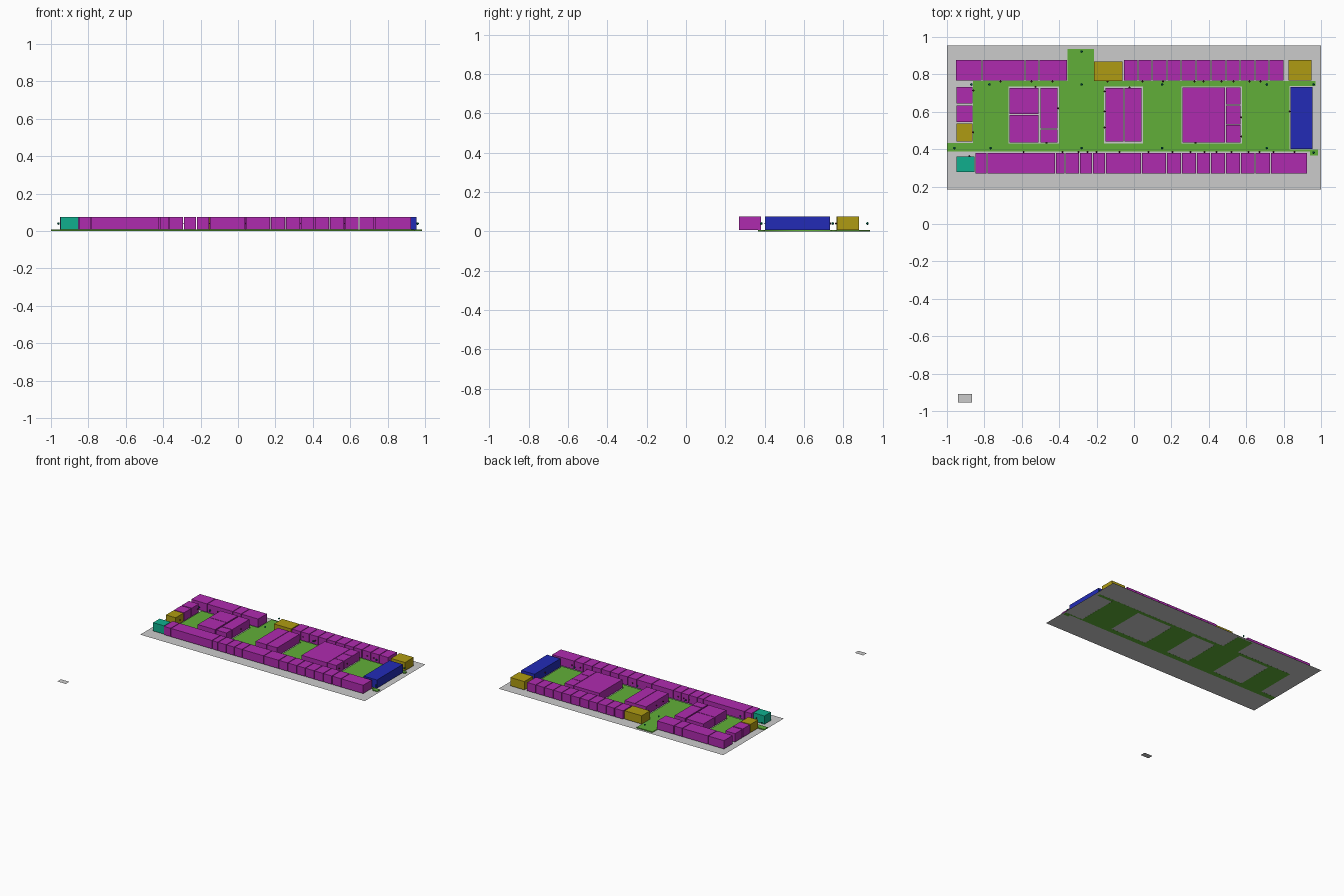
import bpy, bmesh
from mathutils import Matrix

FLOOR, TOP, DOT_Z = 0.008, 0.075, 0.04


def material(name, rgb):
    m = bpy.data.materials.new(name)
    m.diffuse_color = (*rgb, 1)
    return m


PURPLE = material("room_purple", (0.43, 0.024, 0.43))
YELLOW = material("stair_yellow", (0.43, 0.33, 0.006))
TEAL = material("lift_teal", (0.005, 0.43, 0.27))
BLUE = material("toilet_blue", (0.016, 0.024, 0.47))
GREEN = material("corridor_green", (0.12, 0.43, 0.04))
NODE = material("node_green", (0.0, 0.18, 0.10))
DOOR = material("door_dark", (0.09, 0.01, 0.03))


def finish(name, bm, mat=None):
    me = bpy.data.meshes.new(name)
    bm.to_mesh(me)
    bm.free()
    ob = bpy.data.objects.new(name, me)
    bpy.context.collection.objects.link(ob)
    if mat:
        me.materials.append(mat)
    return ob


def box(name, x0, x1, y0, y1, mat, z0=FLOOR, z1=TOP):
    bm = bmesh.new()
    bmesh.ops.create_cube(bm, size=1)
    bmesh.ops.scale(bm, vec=(x1 - x0, y1 - y0, z1 - z0), verts=bm.verts)
    bmesh.ops.translate(bm, vec=((x0 + x1) / 2, (y0 + y1) / 2, (z0 + z1) / 2), verts=bm.verts)
    return finish(name, bm, mat)


def sheet(name, x0, x1, y0, y1, z):
    bm = bmesh.new()
    bm.faces.new([bm.verts.new((x, y, z)) for x, y in ((x0, y0), (x1, y0), (x1, y1), (x0, y1))])
    return finish(name, bm)


def row(name, edges, y0, y1, gap=0.0025):
    # rooms side by side between successive x edges
    for i, (a, b) in enumerate(zip(edges, edges[1:])):
        box(f"{name}_{i + 1}", a + gap, b - gap, y0, y1, PURPLE)


def dots(name, points, r, mat):
    bm = bmesh.new()
    for x, y in points:
        bmesh.ops.create_icosphere(bm, subdivisions=2, radius=r,
                                   matrix=Matrix.Translation((x, y, DOT_Z)))
    finish(name, bm, mat)


# ground sheet and the small stray tag lying apart from the plan
sheet("ground_sheet", -1, 1, 0.184, 0.955, 0.0005)
sheet("stray_tag", -0.94, -0.865, -0.955, -0.91, TOP)

# corridor: one outline with holes around the inner blocks
outline = [(-1, 0.387), (0.94, 0.387), (0.94, 0.365), (0.985, 0.365), (0.985, 0.398),
           (0.832, 0.398), (0.832, 0.738), (0.97, 0.738), (0.97, 0.764), (-0.215, 0.764),
           (-0.215, 0.935), (-0.355, 0.935), (-0.355, 0.764), (-0.86, 0.764),
           (-0.86, 0.432), (-1, 0.432)]
loops = [outline]
for a, b in ((-0.672, -0.40), (-0.16, 0.047), (0.253, 0.577)):
    loops.append([(a, 0.43), (a, 0.735), (b, 0.735), (b, 0.43)])
cu = bpy.data.curves.new("corridor", "CURVE")
cu.dimensions = "2D"
cu.fill_mode = "BOTH"
cu.extrude = FLOOR / 2
for pts in loops:
    sp = cu.splines.new("POLY")
    sp.points.add(len(pts) - 1)
    for p, (x, y) in zip(sp.points, pts):
        p.co = (x, y, 0, 1)
    sp.use_cyclic_u = True
cu.materials.append(GREEN)
corridor = bpy.data.objects.new("corridor", cu)
corridor.location.z = FLOOR / 2
bpy.context.collection.objects.link(corridor)
bpy.context.view_layer.objects.active = corridor
corridor.select_set(True)
bpy.ops.object.convert(target="MESH")

# rear and front rows of rooms
row("rear_left_room", [-0.955, -0.812, -0.583, -0.508, -0.355], 0.767, 0.878)
row("rear_right_room", [-0.057, 0.022, 0.097, 0.177, 0.252, 0.332, 0.412, 0.492,
                        0.567, 0.647, 0.722, 0.802], 0.767, 0.878)
row("front_room", [-0.85, -0.787, -0.42, -0.368, -0.292, -0.222, -0.152, 0.04, 0.174, 0.254,
                   0.334, 0.41, 0.49, 0.57, 0.648, 0.73, 0.928], 0.27, 0.38)

# left column
box("left_room_1", -0.95, -0.863, 0.643, 0.733, PURPLE)
box("left_room_2", -0.95, -0.863, 0.545, 0.634, PURPLE)
box("left_stair", -0.95, -0.863, 0.44, 0.537, YELLOW)
box("lift", -0.95, -0.853, 0.277, 0.36, TEAL)

# rear stairs and right-hand washroom
box("rear_stair_mid", -0.215, -0.062, 0.765, 0.87, YELLOW)
box("rear_stair_right", 0.825, 0.95, 0.767, 0.878, YELLOW)
box("washroom", 0.837, 0.955, 0.402, 0.732, BLUE)

# inner blocks
inner = [(-0.665, -0.51, 0.587, 0.728), (-0.665, -0.51, 0.437, 0.583),
         (-0.5, -0.408, 0.51, 0.726), (-0.5, -0.408, 0.437, 0.505),
         (-0.153, -0.056, 0.44, 0.726), (-0.052, 0.04, 0.44, 0.726),
         (0.26, 0.487, 0.437, 0.73), (0.491, 0.57, 0.638, 0.73),
         (0.491, 0.57, 0.533, 0.634), (0.491, 0.57, 0.437, 0.529)]
for i, r in enumerate(inner):
    box(f"inner_room_{i + 1}", *r, PURPLE)

# route nodes along the corridors and door nodes by the rooms
rear_x = [-0.87, -0.773, -0.28, 0.15, 0.71, 0.96]
front_x = [-0.96, -0.767, -0.28, 0.15, 0.71]
dots("route_nodes", [(x, 0.746) for x in rear_x] + [(x, 0.406) for x in front_x]
     + [(-0.28, 0.922), (0.96, 0.382)], 0.007, NODE)
rear_doors = [-0.714, -0.548, -0.436, -0.142, 0.045, 0.155, 0.323, 0.372, 0.468, 0.532, 0.618, 0.676]
front_doors = [-0.59, -0.382, -0.297, -0.249, -0.2, -0.078, 0.078, 0.206, 0.302, 0.377, 0.441,
               0.521, 0.612, 0.671, 0.746, 0.858]
side_doors = [(-0.527, 0.733), (-0.405, 0.618), (-0.468, 0.434), (-0.158, 0.709), (-0.158, 0.602),
              (-0.158, 0.516), (-0.024, 0.73), (0.329, 0.434), (0.574, 0.57), (0.574, 0.468),
              (0.832, 0.602), (-0.858, 0.714), (-0.859, 0.49), (-0.88, 0.363)]
dots("door_nodes", [(x, 0.762) for x in rear_doors] + [(x, 0.385) for x in front_doors]
     + side_doors, 0.005, DOOR)
